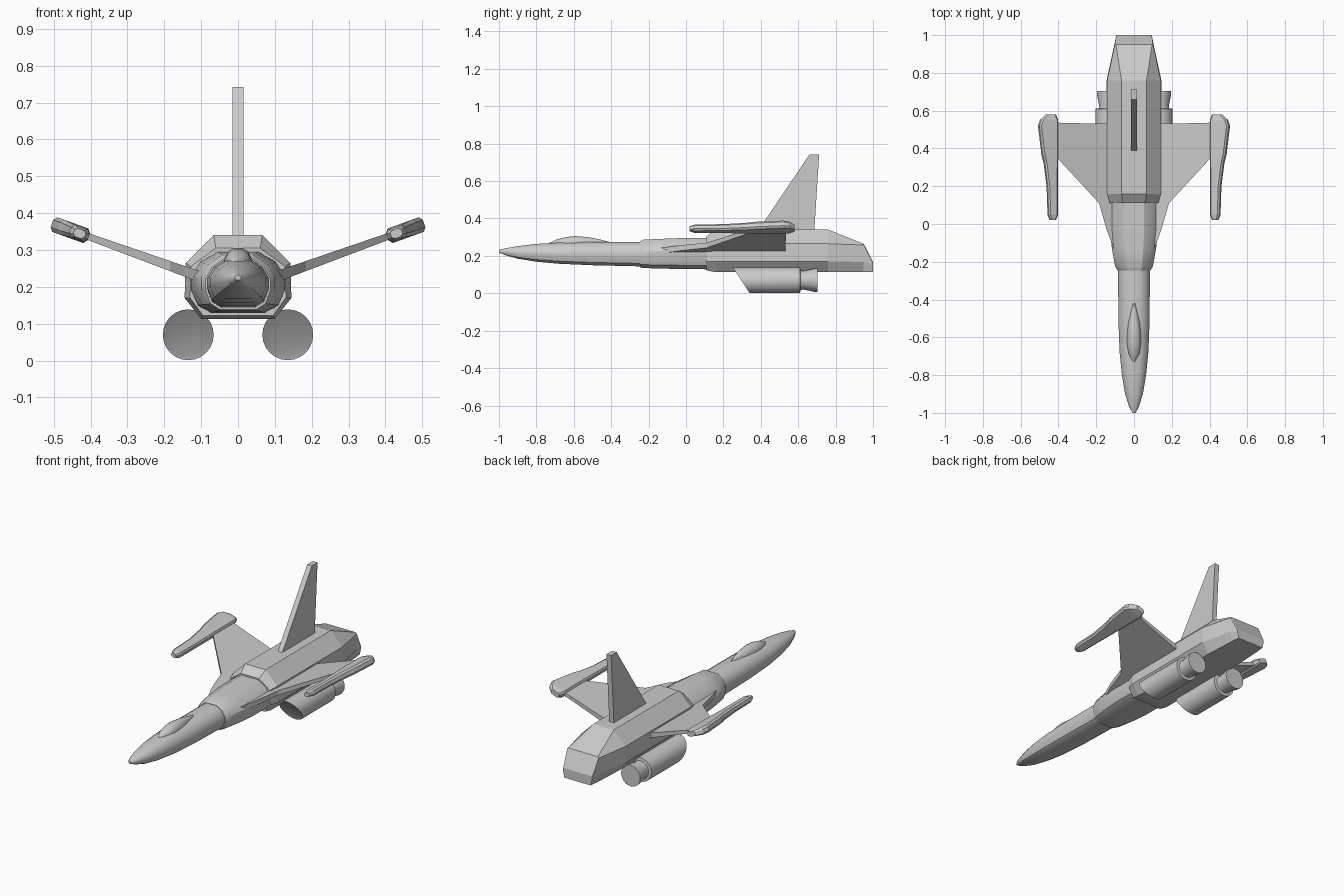
import bpy, bmesh, math

if "Cube" in bpy.data.objects:
    bpy.data.objects.remove(bpy.data.objects["Cube"])


def skin(name, rings, smooth=None, mirror=False):
    """Join equal-length point rings into a closed, capped object."""
    bm = bmesh.new()
    vr = [[bm.verts.new(p) for p in r] for r in rings]
    n = len(vr[0])
    for a, b in zip(vr, vr[1:]):
        for i in range(n):
            j = (i + 1) % n
            bm.faces.new((a[i], a[j], b[j], b[i]))
    bm.faces.new(vr[0])
    bm.faces.new(vr[-1])
    bmesh.ops.recalc_face_normals(bm, faces=bm.faces)
    me = bpy.data.meshes.new(name)
    bm.to_mesh(me)
    bm.free()
    ob = bpy.data.objects.new(name, me)
    bpy.context.collection.objects.link(ob)
    if mirror:
        ob.modifiers.new("Mirror", 'MIRROR').use_axis[0] = True
    if smooth:
        bpy.ops.object.select_all(action='DESELECT')
        ob.select_set(True)
        bpy.context.view_layer.objects.active = ob
        bpy.ops.object.shade_smooth_by_angle(angle=math.radians(smooth))
    return ob


def section(y, half):
    """Symmetric ring from right-hand (x, z) points, bottom to top."""
    return [(x, y, z) for x, z in half] + [(-x, y, z) for x, z in reversed(half)]


def hull(y, w, z0, z1):
    """Rounded, flat-bottomed body section."""
    shape = [(0.55, 0), (0.85, 0.12), (1, 0.38), (1, 0.6), (0.8, 0.83), (0.42, 1)]
    return section(y, [(w * a, z0 + (z1 - z0) * b) for a, b in shape])


def dihedral(x):
    return 0.19 + 0.36 * x


# Nose and forward body
nose = [(-1.0, .008, .218, .232), (-.97, .025, .205, .24), (-.9, .047, .185, .252),
        (-.8, .064, .169, .264), (-.68, .076, .158, .271), (-.5, .083, .15, .274),
        (-.2, .084, .143, .275)]
skin("nose", [hull(*s) for s in nose], 35)

# Canopy
canopy = [(-.73, .008, .27), (-.69, .03, .288), (-.64, .037, .301), (-.59, .038, .306),
          (-.52, .031, .3), (-.46, .018, .288), (-.41, .005, .275)]
skin("canopy", [section(y, [(w, .25), (w * .98, .25 + (t - .25) * .45),
                            (w * .7, .25 + (t - .25) * .83), (w * .25, t)])
                for y, w, t in canopy], 40)

# Widening mid body
mid = [(-.245, .088, .138, .277), (-.225, .1, .135, .287), (-.13, .117, .132, .291),
       (-.03, .128, .13, .295), (.15, .128, .128, .297)]
skin("mid_body", [hull(*s) for s in mid], 30)

# Faceted rear body
rear = [(.11, [(.095, .122), (.13, .17), (.128, .255), (.06, .305)]),
        (.16, [(.1, .113), (.145, .17), (.142, .265), (.066, .34)]),
        (.76, [(.1, .113), (.145, .17), (.142, .265), (.066, .34)]),
        (.95, [(.09, .113), (.104, .168), (.102, .258), (.096, .265)]),
        (1.0, [(.085, .113), (.094, .15), (.094, .162), (.092, .168)])]
skin("rear_body", [section(y, h) for y, h in rear])

# Tail fin
fin = [(.375, .32), (.66, .742), (.712, .742), (.685, .32)]
skin("tail_fin", [[(x, y, z) for y, z in fin] for x in (-.015, .015)])

# Wings with leading-edge strakes
wing = [(.08, -.2), (.145, -.03), (.185, .11), (.42, .365), (.42, .54), (.38, .535), (.08, .53)]
skin("wings", [[(x, y, dihedral(x) + s * (.017 - .018 * x)) for x, y in wing]
               for s in (-1, 1)], mirror=True)

# Wing-tip pods, canted with the wing
pods = [(.02, .415, .445, .012), (.05, .405, .455, .018), (.2, .405, .46, .018),
        (.32, .405, .475, .02), (.37, .405, .487, .021), (.52, .405, .505, .021),
        (.55, .405, .495, .02), (.58, .415, .465, .014)]
rings = []
for y, a, b, t in pods:
    c = .008
    prof = [(a, -.5), (a + c, -1), (b - c, -1), (b, -.5), (b, .5), (b - c, 1), (a + c, 1), (a, .5)]
    rings.append([(x - .34 * s * t, y, dihedral(x) + .94 * s * t) for x, s in prof])
skin("wing_tip_pods", rings, mirror=True)

# Engines with a slanted intake and flared nozzle
def circle(y, r, slant=0, cz=.07):
    return [(.135 + r * math.cos(i * math.tau / 24), y - slant * math.sin(i * math.tau / 24) * r,
             cz + r * math.sin(i * math.tau / 24)) for i in range(24)]

engine = [circle(.303, .051, .65, .064), circle(.295, .069, .65), circle(.61, .069),
          circle(.612, .052), circle(.63, .05), circle(.685, .062), circle(.703, .062),
          circle(.703, .05)]
skin("engines", engine, 30, mirror=True)
